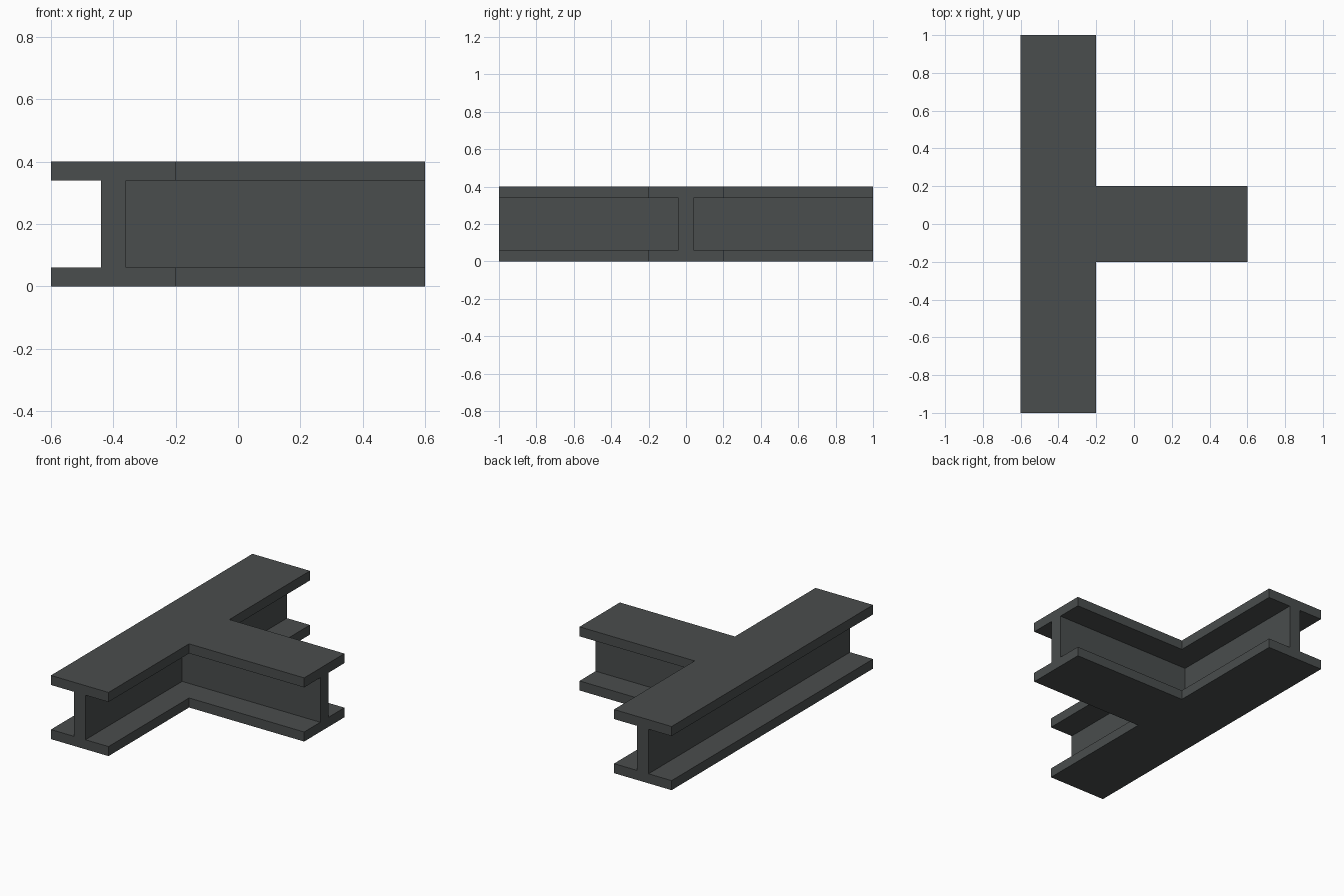
import bpy
import bmesh

if "Cube" in bpy.data.objects:
    bpy.data.objects.remove(bpy.data.objects["Cube"])

HEIGHT = 0.40      # total beam height
PLATE = 0.06       # flange thickness
AXIS_X = -0.40     # centre line of the long beam

steel = bpy.data.materials.new("dark grey steel")
steel.diffuse_color = (0.068, 0.075, 0.075, 1.0)
steel.use_nodes = True
steel.node_tree.nodes["Principled BSDF"].inputs["Base Color"].default_value = steel.diffuse_color


def tee_prism(name, half, z0, z1):
    """T-shaped slab: long arm along y, short arm towards +x, both 2*half wide."""
    left, right, tip, end = AXIS_X - half, AXIS_X + half, 0.6, 1.0
    outline = [(left, -end), (right, -end), (right, -half), (tip, -half),
               (tip, half), (right, half), (right, end), (left, end)]
    bm = bmesh.new()
    face = bm.faces.new([bm.verts.new((x, y, z0)) for x, y in outline])
    ext = bmesh.ops.extrude_face_region(bm, geom=[face], use_keep_orig=True)
    top = [v for v in ext["geom"] if isinstance(v, bmesh.types.BMVert)]
    bmesh.ops.translate(bm, verts=top, vec=(0, 0, z1 - z0))
    bmesh.ops.recalc_face_normals(bm, faces=bm.faces)
    mesh = bpy.data.meshes.new(name)
    bm.to_mesh(mesh)
    bm.free()
    mesh.materials.append(steel)
    obj = bpy.data.objects.new(name, mesh)
    bpy.context.collection.objects.link(obj)
    return obj


# Wide plates at bottom and top, thin upright web between them
tee_prism("bottom_flange", 0.20, 0.0, PLATE)
tee_prism("web", 0.04, PLATE, HEIGHT - PLATE)
tee_prism("top_flange", 0.20, HEIGHT - PLATE, HEIGHT)
